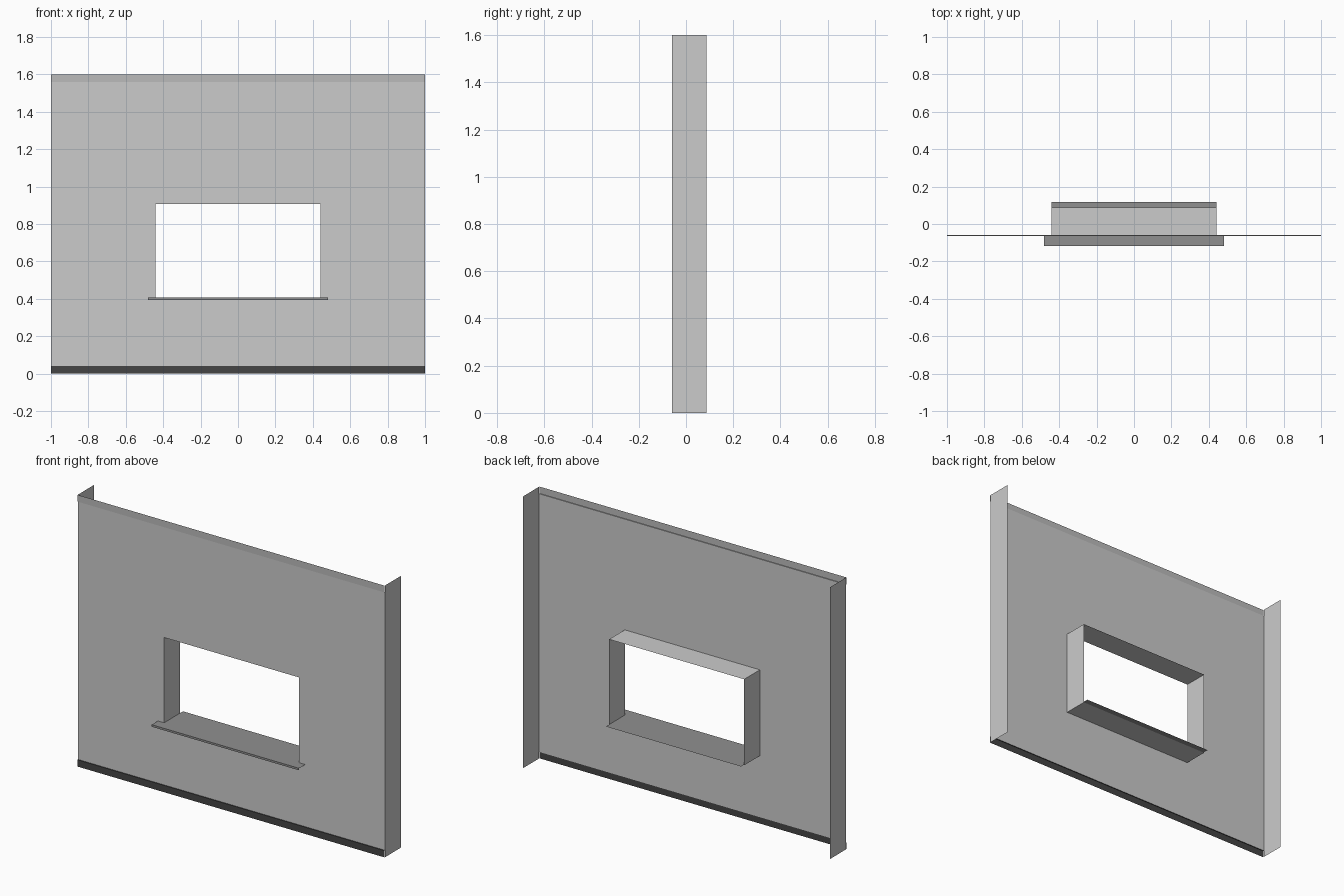
import bpy

if "Cube" in bpy.data.objects:
    bpy.data.objects.remove(bpy.data.objects["Cube"])

WALL_Y, BACK_Y = -0.059, 0.087      # panel face and depth of the side returns
HEIGHT = 1.6
HOLE_X, HOLE_BOTTOM, HOLE_TOP = 0.44, 0.402, 0.908


def material(name, value):
    mat = bpy.data.materials.new(name)
    mat.diffuse_color = (value, value, value, 1)
    mat.use_nodes = True
    mat.node_tree.nodes["Principled BSDF"].inputs["Base Color"].default_value = mat.diffuse_color
    return mat


def sheet(name, verts, faces, mat=None):
    mesh = bpy.data.meshes.new(name)
    mesh.from_pydata(verts, [], faces)
    obj = bpy.data.objects.new(name, mesh)
    bpy.context.collection.objects.link(obj)
    if mat:
        mesh.materials.append(mat)
    return obj


def profile_strip(name, profile, half_width, mat=None):
    """Fold a thin sheet along a (y, z) profile, running along x."""
    verts = [(s * half_width, y, z) for y, z in profile for s in (-1, 1)]
    faces = [(2 * i, 2 * i + 1, 2 * i + 3, 2 * i + 2) for i in range(len(profile) - 1)]
    return sheet(name, verts, faces, mat)


def rect(x, z0, z1, y):
    return [(-x, y, z0), (x, y, z0), (x, y, z1), (-x, y, z1)]


def ring(name, a, b):
    """Join two matching rectangles with four faces."""
    faces = [(i, (i + 1) % 4, (i + 1) % 4 + 4, i + 4) for i in range(4)]
    return sheet(name, a + b, faces)


dark = material("dark_grey", 0.06)
mid = material("mid_grey", 0.5)
sill_grey = material("sill_grey", 0.28)

# Front panel with the window opening
ring("wall_panel", rect(1, 0.04, HEIGHT - 0.04, WALL_Y),
     rect(HOLE_X, HOLE_BOTTOM, HOLE_TOP, WALL_Y))

# Lining around the opening, running back from the panel
ring("opening_lining", rect(HOLE_X, HOLE_BOTTOM, HOLE_TOP, BACK_Y),
     rect(HOLE_X, HOLE_BOTTOM, HOLE_TOP, WALL_Y))

# Side returns
for label, x in (("left", -1), ("right", 1)):
    corners = [(x, WALL_Y, 0), (x, BACK_Y, 0), (x, BACK_Y, HEIGHT), (x, WALL_Y, HEIGHT)]
    sheet(label + "_return", corners, [(0, 1, 2, 3) if x > 0 else (3, 2, 1, 0)])

# Trim bands, standing slightly proud of the panel
band_y = WALL_Y - 0.005
profile_strip("bottom_band", [(band_y, 0), (band_y, 0.04), (WALL_Y, 0.04)], 1, dark)
profile_strip("top_band", [(WALL_Y, HEIGHT - 0.04), (band_y, HEIGHT - 0.04),
                           (band_y, HEIGHT)], 1, mid)

# Sill: inner board, wider outer nose and its folded front lip
sill_z = 0.406
profile_strip("sill_board", [(WALL_Y, sill_z), (0.117, sill_z)], HOLE_X, sill_grey)
profile_strip("sill_nose", [(-0.117, 0.394), (-0.117, sill_z), (WALL_Y, sill_z)],
              0.48, sill_grey)
